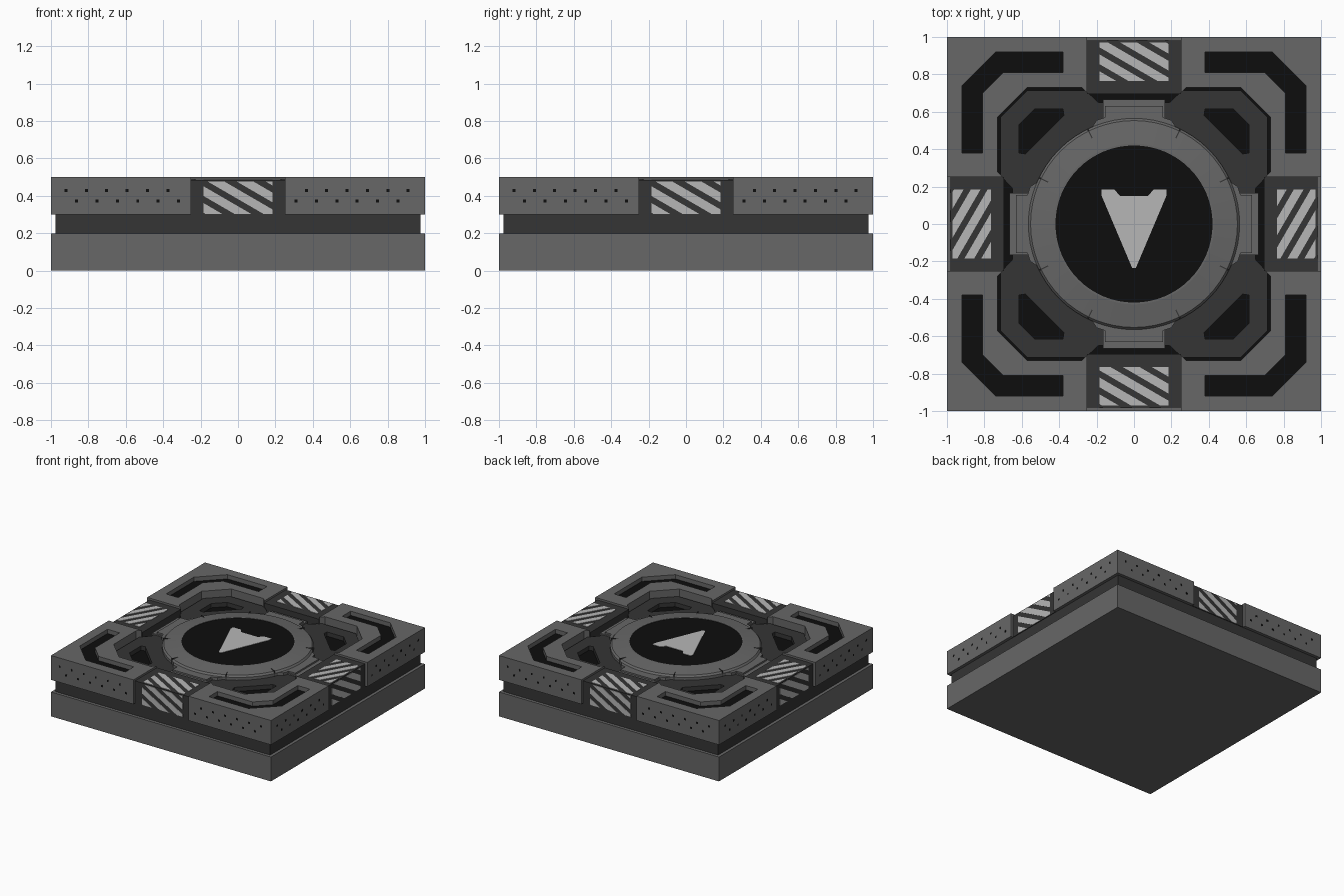
import bpy, bmesh, math
from mathutils import Matrix, Vector

if "Cube" in bpy.data.objects:
    bpy.data.objects.remove(bpy.data.objects["Cube"])


def material(name, v):
    m = bpy.data.materials.new(name)
    m.diffuse_color = (v, v, v, 1)
    m.use_nodes = True
    m.node_tree.nodes["Principled BSDF"].inputs["Base Color"].default_value = m.diffuse_color
    return m


GRAY = material("mid gray", 0.135)
DARK = material("dark gray", 0.035)
BLACK = material("black", 0.004)
LIGHT = material("light gray", 0.47)


def add_prism(bm, pts, z0, z1, mtx=Matrix()):
    """Extruded polygon from z0 to z1."""
    lo = [bm.verts.new(mtx @ Vector((x, y, z0))) for x, y in pts]
    hi = [bm.verts.new(mtx @ Vector((x, y, z1))) for x, y in pts]
    bm.faces.new(lo[::-1])
    bm.faces.new(hi)
    n = len(pts)
    for i in range(n):
        j = (i + 1) % n
        bm.faces.new((lo[i], lo[j], hi[j], hi[i]))


def finish(bm, name, *mats):
    bmesh.ops.recalc_face_normals(bm, faces=bm.faces)
    me = bpy.data.meshes.new(name)
    bm.to_mesh(me)
    bm.free()
    for m in mats:
        me.materials.append(m)
    ob = bpy.data.objects.new(name, me)
    bpy.context.collection.objects.link(ob)
    return ob


def prism(name, pts, z0, z1, *mats):
    bm = bmesh.new()
    add_prism(bm, pts, z0, z1)
    return finish(bm, name, *mats)


def rect(x0, x1, y0, y1):
    return [(x0, y0), (x1, y0), (x1, y1), (x0, y1)]


def square(h):
    return rect(-h, h, -h, h)


def rot(pts, k):
    for _ in range(k):
        pts = [(-y, x) for x, y in pts]
    return pts


def around(ob):
    """Three linked copies turned by quarter turns."""
    for k in (1, 2, 3):
        c = ob.copy()
        c.name = f"{ob.name}_{k + 1}"
        c.rotation_euler.z = k * math.pi / 2
        bpy.context.collection.objects.link(c)


def cut(ob, cutter, floor_mat=None):
    """Boolean difference; upward floors of the cut get floor_mat."""
    mod = ob.modifiers.new("cut", 'BOOLEAN')
    mod.object = cutter
    mod.operation = 'DIFFERENCE'
    mod.solver = 'EXACT'
    bpy.context.view_layer.objects.active = ob
    bpy.ops.object.modifier_apply(modifier=mod.name)
    bpy.data.objects.remove(cutter)
    if floor_mat is not None:
        top = max(v.co.z for v in ob.data.vertices)
        for p in ob.data.polygons:
            if p.normal.z > 0.9 and p.center.z < top - 0.01:
                p.material_index = floor_mat


def clip(pts, f):
    """Keep the part of a polygon where f >= 0 (f is linear)."""
    out = []
    for a, b in zip(pts, pts[1:] + pts[:1]):
        fa, fb = f(a), f(b)
        if fa >= 0:
            out.append(a)
        if fa * fb < 0:
            t = fa / (fa - fb)
            out.append((a[0] + t * (b[0] - a[0]), a[1] + t * (b[1] - a[1])))
    return out


def stripes(bm, v0, v1, mtx):
    """Slanted hazard stripes clipped to a rectangle."""
    for k in range(5):
        c = v0 + 0.025 + 0.09 * k
        line = lambda p: p[1] + 0.58 * (p[0] + 0.17) - c
        p = clip(rect(-0.185, 0.185, v0, v1), lambda q: line(q) + 0.026)
        p = clip(p, lambda q: 0.026 - line(q)) if p else p
        if len(p) > 2:
            add_prism(bm, p, 0, 0.004, mtx)


# stacked base
prism("base_slab", square(1.0), 0, 0.2, GRAY)
prism("recessed_band", square(0.975), 0.2, 0.3, DARK)
prism("recess_gap", square(0.74), 0.3, 0.41, BLACK)

# corner blocks with an L shaped groove
block = prism("corner_block", [(0.25, 1), (0.25, 0.7), (0.28, 0.73), (0.57, 0.73), (0.73, 0.57),
                               (0.73, 0.28), (0.7, 0.25), (1, 0.25), (1, 1)], 0.3, 0.5, GRAY, BLACK)
groove = prism("groove_cutter", [(0.38, 0.92), (0.38, 0.81), (0.70, 0.81), (0.81, 0.70), (0.81, 0.38),
                                 (0.92, 0.38), (0.92, 0.74), (0.74, 0.92)], 0.465, 0.6, GRAY, BLACK)
cut(block, groove, 1)
around(block)

# inner floor with four triangular openings
quarter = [(0.65, 0.19), (0.715, 0.26), (0.715, 0.57), (0.57, 0.715), (0.26, 0.715), (0.19, 0.65)]
pit = [(0.38, 0.615), (0.375, 0.58), (0.58, 0.375), (0.615, 0.38), (0.615, 0.53), (0.53, 0.615)]
floor = prism("inner_floor", sum((rot(quarter, k) for k in range(4)), []), 0.35, 0.445, DARK)
bm = bmesh.new()
for k in range(4):
    add_prism(bm, rot(pit, k), 0.3, 0.5)
cut(floor, finish(bm, "pit_cutter", DARK))

# hazard panels with stripes on the top and the outer face
panel = prism("hazard_panel", rect(-0.25, 0.25, -0.98, -0.695), 0.3, 0.484, DARK)
around(panel)
bm = bmesh.new()
stripes(bm, -0.97, -0.765, Matrix.Translation((0, 0, 0.4835)))
stripes(bm, 0.302, 0.478, Matrix.Translation((0, -0.9795, 0)) @ Matrix.Rotation(math.pi / 2, 4, 'X'))
around(finish(bm, "hazard_stripes", LIGHT))

# small vent dots on the outer faces
bm = bmesh.new()
face = Matrix.Translation((0, -0.9995, 0)) @ Matrix.Rotation(math.pi / 2, 4, 'X')
for k in range(6):
    for x, z in ((0.365, 0.428), (0.31, 0.372), (-0.92, 0.428), (-0.863, 0.372)):
        x += k * 0.109
        add_prism(bm, rect(x - 0.008, x + 0.008, z - 0.008, z + 0.008), 0, 0.0015, face)
around(finish(bm, "vent_dots", BLACK))

# arms joining the disc to the panels
half = [(0.155, 0.63), (0.155, 0.57), (0.20, 0.555), (0.255, 0.47)]
bm = bmesh.new()
add_prism(bm, half[::-1] + [(-x, y) for x, y in half], 0.4, 0.468)
add_prism(bm, rect(-0.165, 0.165, 0.56, 0.665), 0.4, 0.455)
around(finish(bm, "disc_arm", GRAY))

# turned ring around the disc
SEG = 64
profile = [(0.565, 0.4), (0.565, 0.468), (0.553, 0.482), (0.43, 0.5), (0.42, 0.5), (0.42, 0.4)]
bm = bmesh.new()
loops = [[bm.verts.new((r * math.cos(a), r * math.sin(a), z)) for r, z in profile]
         for a in (2 * math.pi * i / SEG for i in range(SEG))]
for a, b in zip(loops, loops[1:] + loops[:1]):
    for i in range(len(profile)):
        j = (i + 1) % len(profile)
        bm.faces.new((a[i], b[i], b[j], a[j]))
ring = finish(bm, "disc_ring", GRAY)
bpy.context.view_layer.objects.active = ring
ring.select_set(True)
bpy.ops.object.shade_smooth_by_angle(angle=math.radians(5.7))

# ring seams
bm = bmesh.new()
for k in range(4):
    for d in (26, 64):
        add_prism(bm, rect(0.51, 0.5665, -0.003, 0.003), 0.42, 0.4885,
                  Matrix.Rotation(math.radians(d + 90 * k), 4, 'Z'))
finish(bm, "ring_seams", DARK)

# dark disc and pointer
prism("center_disc", [(0.425 * math.cos(2 * math.pi * i / SEG), 0.425 * math.sin(2 * math.pi * i / SEG))
                      for i in range(SEG)], 0.4, 0.497, BLACK)
side = [(0.01, -0.235), (0.175, 0.155), (0.175, 0.185), (0.105, 0.185), (0.075, 0.15)]
prism("direction_arrow", side + [(-x, y) for x, y in side[::-1]], 0.496, 0.5, LIGHT)
